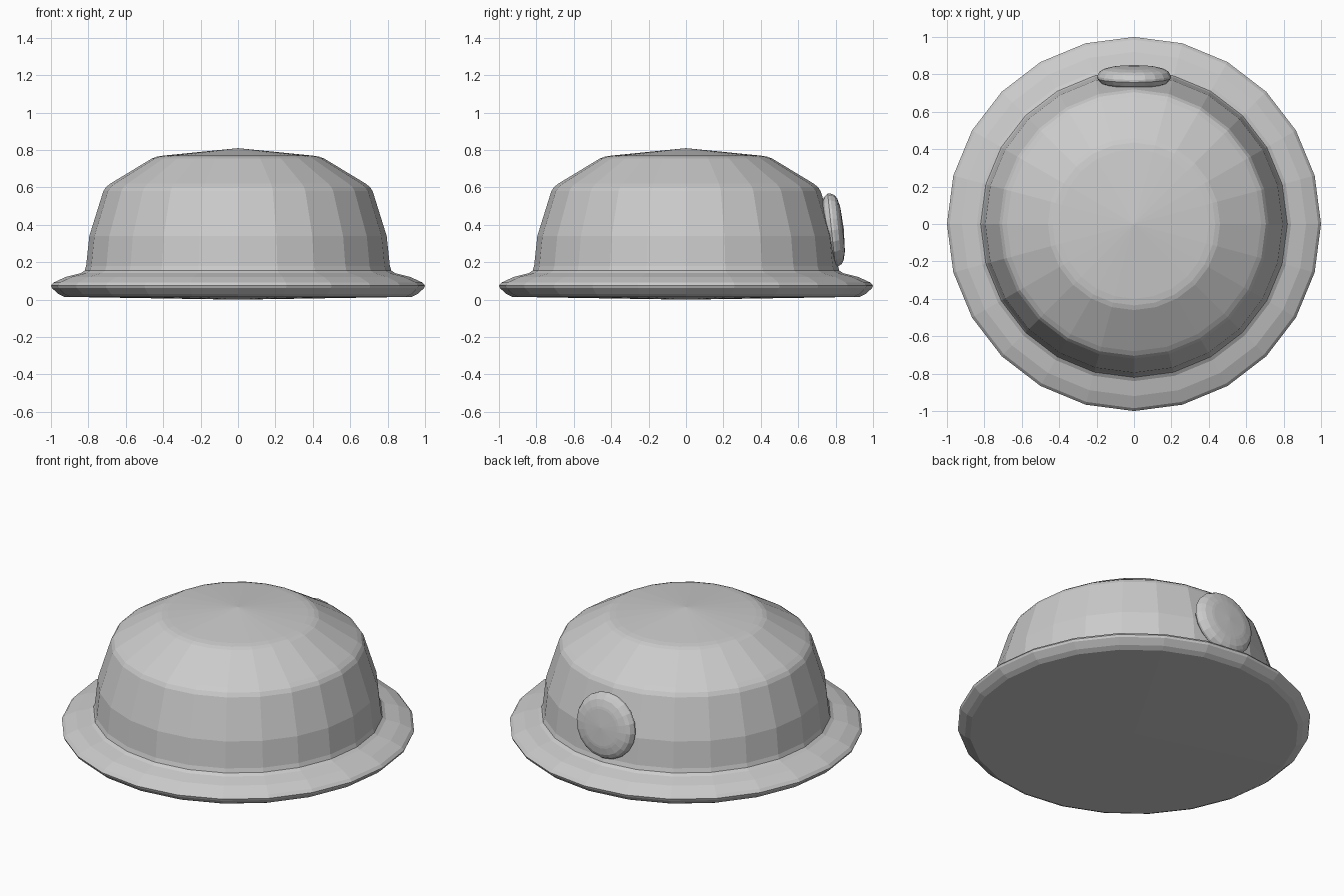
import bpy, bmesh
from math import cos, sin, pi, radians
from mathutils import Matrix

cube = bpy.data.objects.get("Cube")
if cube:
    bpy.data.objects.remove(cube)

grey = bpy.data.materials.new("plain grey")
grey.use_nodes = True
grey.diffuse_color = (0.6, 0.6, 0.6, 1)
grey.node_tree.nodes["Principled BSDF"].inputs["Base Color"].default_value = grey.diffuse_color


def lathe(name, profile, sides, matrix=Matrix()):
    """Revolve (radius, height) points around z; both ends lie on the axis."""
    bm = bmesh.new()
    rings = []
    for r, z in profile:
        if r == 0:
            rings.append([bm.verts.new((0, 0, z))] * sides)
        else:
            rings.append([bm.verts.new((r * cos(2 * pi * i / sides),
                                        r * sin(2 * pi * i / sides), z))
                          for i in range(sides)])
    for low, high in zip(rings, rings[1:]):
        for i in range(sides):
            j = (i + 1) % sides
            corners = [low[i], low[j], high[j], high[i]]
            bm.faces.new(list(dict.fromkeys(corners)))
    bmesh.ops.recalc_face_normals(bm, faces=bm.faces)
    mesh = bpy.data.meshes.new(name)
    bm.to_mesh(mesh)
    bm.free()
    mesh.materials.append(grey)
    obj = bpy.data.objects.new(name, mesh)
    obj.matrix_world = matrix
    bpy.context.collection.objects.link(obj)
    return obj


# Domed body with a flared brim and a shallow cone on top and underneath
lathe("dome_and_brim", [
    (0, 0), (0.93, 0.015), (0.96, 0.03), (0.995, 0.062), (1.0, 0.075),
    (0.985, 0.092), (0.92, 0.122), (0.84, 0.142), (0.82, 0.155), (0.812, 0.18),
    (0.795, 0.34), (0.72, 0.58), (0.705, 0.603), (0.68, 0.622),
    (0.46, 0.755), (0.435, 0.764), (0.40, 0.77), (0, 0.81)], 24)

# Round button on the back, leaning in with the wall
lean = Matrix.Translation((0, 0.786, 0.372)) @ Matrix.Rotation(radians(-84), 4, "X")
lathe("back_button", [
    (0, -0.055), (0.15, -0.045), (0.18, -0.03), (0.197, -0.008), (0.197, 0.005),
    (0.185, 0.028), (0.165, 0.04), (0.125, 0.05), (0.11, 0.052), (0, 0.058)], 20, lean)
